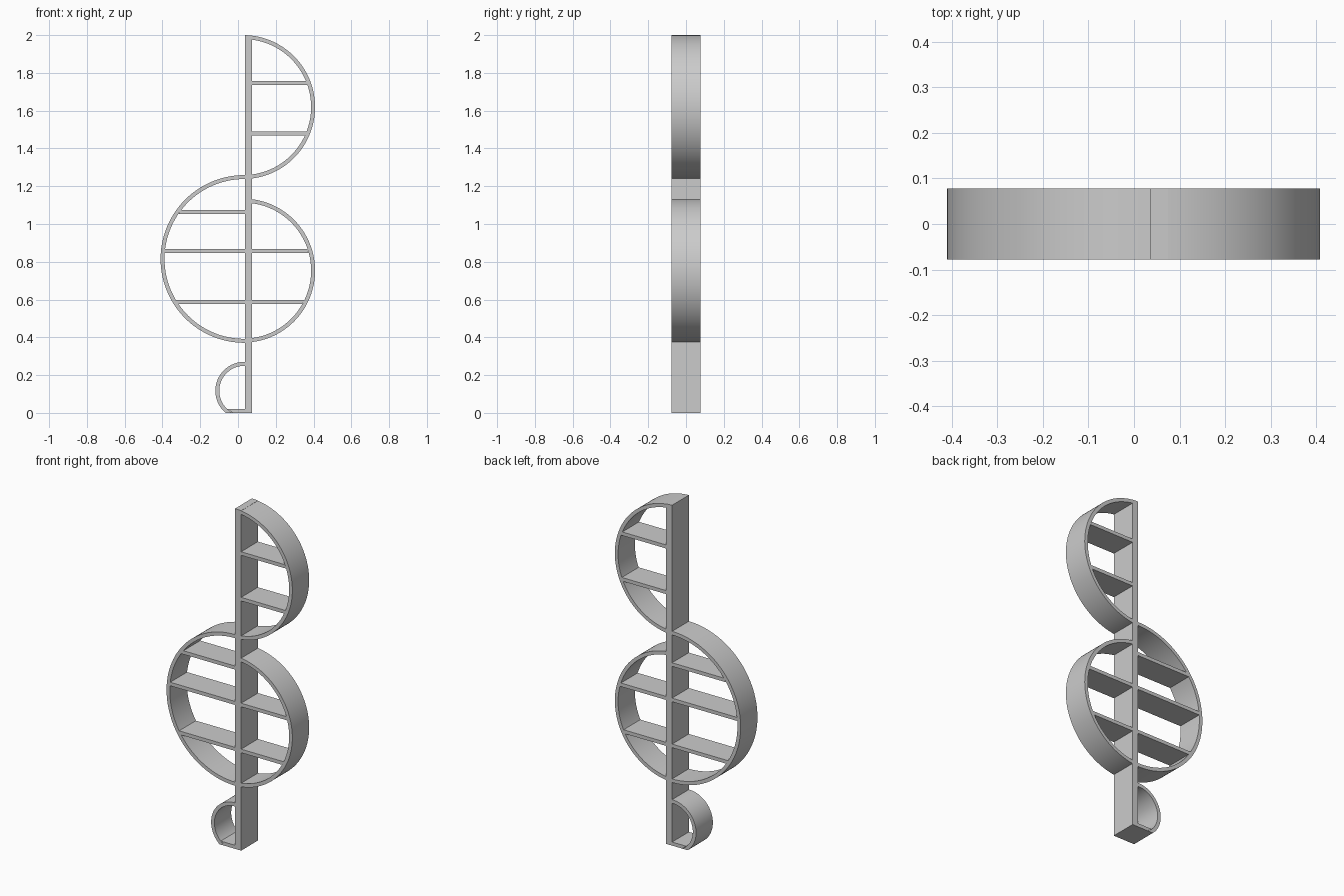
import bpy, bmesh, math

if "Cube" in bpy.data.objects:
    bpy.data.objects.remove(bpy.data.objects["Cube"])

D = 0.078            # half depth
T = 0.021            # board thickness
XL, XR = 0.036, 0.075  # post faces


def prism(name, pts, smooth=False):
    """Extrude an x/z outline through the full depth."""
    bm = bmesh.new()
    face = bm.faces.new([bm.verts.new((x, -D, z)) for x, z in pts])
    ext = bmesh.ops.extrude_face_region(bm, geom=[face])
    moved = [v for v in ext["geom"] if isinstance(v, bmesh.types.BMVert)]
    bmesh.ops.translate(bm, verts=moved, vec=(0, 2 * D, 0))
    bmesh.ops.recalc_face_normals(bm, faces=bm.faces)
    me = bpy.data.meshes.new(name)
    bm.to_mesh(me)
    bm.free()
    ob = bpy.data.objects.new(name, me)
    bpy.context.collection.objects.link(ob)
    if smooth:
        bpy.ops.object.select_all(action='DESELECT')
        ob.select_set(True)
        bpy.context.view_layer.objects.active = ob
        bpy.ops.object.shade_smooth_by_angle(angle=math.radians(30))
    return ob


def hoop(name, cx, cz, r, side, floor=None, n=72):
    """Curved board from the post face, bulging to side (+1 right, -1 left)."""
    start = XR if side > 0 else XL

    def arc(rad):
        a0 = math.acos(side * (start - cx) / rad)
        a1 = -a0 if floor is None else math.asin((floor - cz) / rad)
        angles = [a0 + (a1 - a0) * i / n for i in range(n + 1)]
        return [(cx + side * rad * math.cos(a), cz + rad * math.sin(a)) for a in angles]

    return prism(name, arc(r) + arc(r - T)[::-1], True)


def shelf(name, cx, cz, r, side, z):
    """Flat board from the post to the inside of a hoop."""
    start = XR if side > 0 else XL
    lo, hi = z - T / 2, z + T / 2
    end = lambda h: cx + side * math.sqrt((r - T) ** 2 - (h - cz) ** 2)
    return prism(name, [(start, lo), (end(lo), lo), (end(hi), hi), (start, hi)])


# Upright post
prism("post", [(XL, 0), (XR, 0), (XR, 1.998), (XL, 2.0)])

# Three large hoops with their shelves
for name, cx, cz, r, side, levels in (
        ("upper_right", 0.027, 1.619, 0.381, 1, (1.746, 1.478)),
        ("lower_right", 0.027, 0.753, 0.381, 1, (0.856, 0.586)),
        ("left", 0.034, 0.815, 0.444, -1, (1.064, 0.856, 0.586))):
    hoop(name + "_hoop", cx, cz, r, side)
    for i, z in enumerate(levels):
        shelf(f"{name}_shelf_{i + 1}", cx, cz, r, side, z)

# Small hoop cut off at the ground, with its foot board
small = (0.033, 0.117, 0.153, -1)
hoop("small_hoop", *small, floor=0.0)
shelf("foot_board", *small, T / 2)
